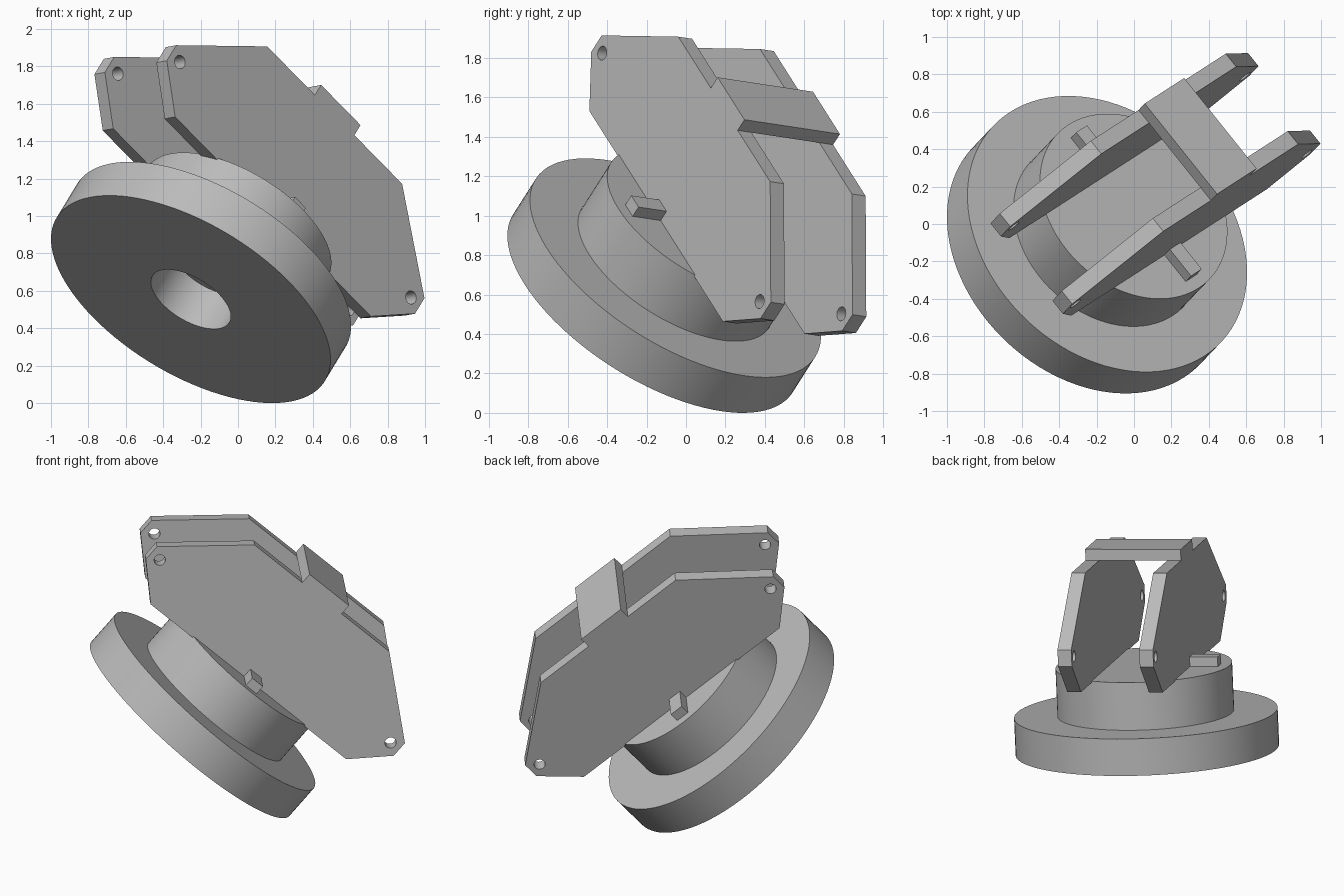
import bpy, bmesh, math
from mathutils import Matrix, Vector

cube = bpy.data.objects.get("Cube")
if cube:
    bpy.data.objects.remove(cube)

grey = bpy.data.materials.new("plain_grey")
grey.use_nodes = True
grey.diffuse_color = (0.5, 0.5, 0.5, 1)
grey.node_tree.nodes["Principled BSDF"].inputs["Base Color"].default_value = (0.5, 0.5, 0.5, 1)

# Tilted frame: X runs along the cheek plates, Z is the hub axis
axis = Vector((0.456, 0.478, 0.7506)).normalized()
along = Vector((0.639, 0.413, -0.65))
along = (along - axis * along.dot(axis)).normalized()
across = axis.cross(along)
frame = Matrix((along, across, axis)).transposed().to_4x4()
frame.translation = (-0.2525, -0.168, 0.555)


def finish(name, bm):
    """Tilt the part into place and make it an object."""
    bmesh.ops.remove_doubles(bm, verts=bm.verts, dist=1e-5)
    bmesh.ops.recalc_face_normals(bm, faces=bm.faces)
    bm.transform(frame)
    mesh = bpy.data.meshes.new(name)
    bm.to_mesh(mesh)
    bm.free()
    mesh.materials.append(grey)
    obj = bpy.data.objects.new(name, mesh)
    bpy.context.collection.objects.link(obj)
    return obj


def activate(obj):
    bpy.ops.object.select_all(action='DESELECT')
    obj.select_set(True)
    bpy.context.view_layer.objects.active = obj


def smooth(obj):
    activate(obj)
    bpy.ops.object.shade_smooth_by_angle(angle=math.radians(30))


def lathe(name, profile, closed):
    bm = bmesh.new()
    verts = [bm.verts.new((r, 0, z)) for r, z in profile]
    edges = [bm.edges.new(pair) for pair in zip(verts, verts[1:])]
    if closed:
        edges.append(bm.edges.new((verts[-1], verts[0])))
    bmesh.ops.spin(bm, geom=verts + edges, cent=(0, 0, 0), axis=(0, 0, 1),
                   angle=math.tau, steps=96, use_duplicate=False)
    obj = finish(name, bm)
    smooth(obj)


def box(name, size, center):
    bm = bmesh.new()
    bmesh.ops.create_cube(bm, size=1, matrix=Matrix.Translation(center) @ Matrix.Diagonal((*size, 1)))
    return finish(name, bm)


# Base disc with a bore that is closed off by the hub above it
lathe("base_disc", [(0.24, 0), (0.84, 0), (0.84, 0.24), (0.24, 0.24)], True)
lathe("hub", [(0, 0.24), (0.563, 0.24), (0.563, 0.55), (0, 0.55)], False)

# Cheek plates with an eye hole at each end, and a lug beside each plate
half = [(0.82, 0.54), (1.04, 0.75), (1.04, 0.86), (0.565, 1.263)]
outline = half + [(-x, z) for x, z in reversed(half)]
OUTER, THICK = 0.312, 0.09

for side, label in ((-1, "front"), (1, "rear")):
    bm = bmesh.new()
    face = bm.faces.new([bm.verts.new((x, side * OUTER, z)) for x, z in outline])
    out = bmesh.ops.extrude_face_region(bm, geom=[face])
    moved = [v for v in out["geom"] if isinstance(v, bmesh.types.BMVert)]
    bmesh.ops.translate(bm, verts=moved, vec=(0, -side * THICK, 0))
    plate = finish(label + "_cheek_plate", bm)

    bm = bmesh.new()
    for end in (-1, 1):
        place = Matrix.Translation((end * 0.968, side * OUTER, 0.803)) @ Matrix.Rotation(math.pi / 2, 4, 'X')
        bmesh.ops.create_cone(bm, cap_ends=True, segments=32, radius1=0.036,
                              radius2=0.036, depth=0.4, matrix=place)
    cutter = finish("hole_cutter", bm)
    cutter.hide_render = True
    cut = plate.modifiers.new("holes", 'BOOLEAN')
    cut.operation = 'DIFFERENCE'
    cut.solver = 'EXACT'
    cut.object = cutter
    activate(plate)
    bpy.ops.object.modifier_apply(modifier=cut.name)
    bpy.data.objects.remove(cutter)
    smooth(plate)

    box(label + "_lug", (0.09, 0.2, 0.065), (0, side * 0.395, 0.58))

# Bridge joining the tops of both plates
box("top_bridge", (0.33, 2 * OUTER, 0.073), (0, 0, 1.2985))
